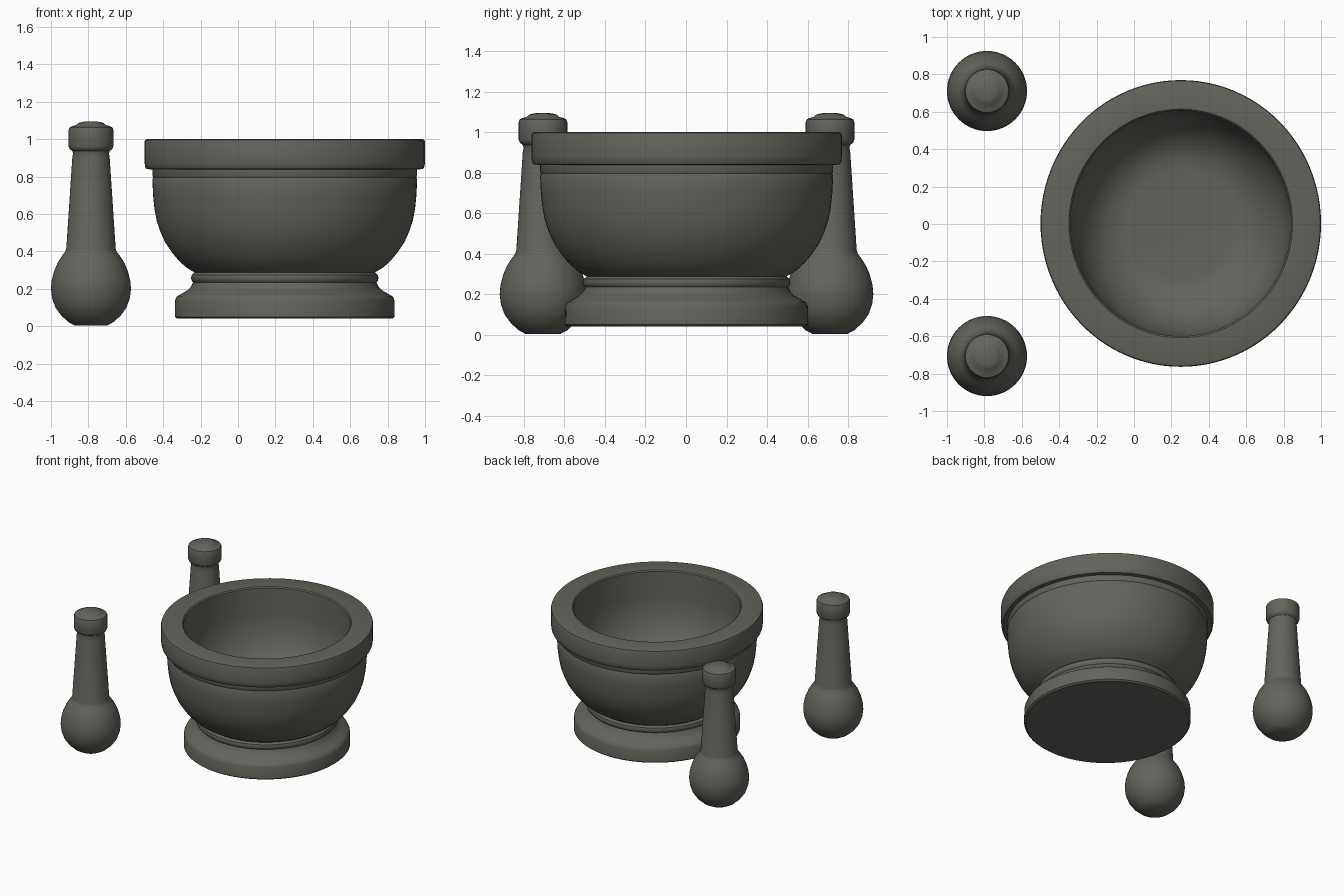
import bpy, bmesh, math

stone = bpy.data.materials.new("dark_stone")
stone.diffuse_color = (0.125, 0.126, 0.108, 1)


def lathe(name, profile, loc, y_scale=1.0, n=96):
    """Spin an (r, z) profile around z; the ends with r = 0 close the surface."""
    bm = bmesh.new()
    rings = []
    for r, z in profile:
        if r == 0:
            rings.append([bm.verts.new((0, 0, z))] * n)
        else:
            rings.append([bm.verts.new((r * math.cos(2 * math.pi * i / n),
                                        r * y_scale * math.sin(2 * math.pi * i / n), z))
                          for i in range(n)])
    for a, b in zip(rings, rings[1:]):
        for i in range(n):
            j = (i + 1) % n
            quad = list(dict.fromkeys((a[i], a[j], b[j], b[i])))
            bm.faces.new(quad)
    bmesh.ops.recalc_face_normals(bm, faces=bm.faces)
    mesh = bpy.data.meshes.new(name)
    bm.to_mesh(mesh)
    bm.free()
    mesh.materials.append(stone)
    ob = bpy.data.objects.new(name, mesh)
    ob.location = loc
    bpy.context.collection.objects.link(ob)
    bpy.ops.object.select_all(action='DESELECT')
    ob.select_set(True)
    bpy.context.view_layer.objects.active = ob
    bpy.ops.object.shade_smooth_by_angle(angle=math.radians(35))
    return ob


# Mortar outside: foot, neck ring, bowl, rim
mortar = [(0, 0.04), (0.575, 0.04), (0.588, 0.05), (0.586, 0.14), (0.578, 0.158),
          (0.555, 0.172), (0.52, 0.192), (0.502, 0.21), (0.49, 0.235),
          (0.499, 0.245), (0.501, 0.26), (0.497, 0.275), (0.482, 0.287)]
mortar += [(0.53, 0.317), (0.568, 0.352), (0.605, 0.397), (0.64, 0.45), (0.665, 0.505),
           (0.685, 0.565), (0.697, 0.63), (0.704, 0.7), (0.708, 0.785),
           (0.703, 0.795), (0.708, 0.805), (0.708, 0.838)]
mortar += [(0.738, 0.84), (0.747, 0.852), (0.75, 0.88), (0.75, 0.985), (0.746, 0.996),
           (0.735, 1.0)]
# Mortar inside: rim edge, curved wall, flat floor
mortar += [(0.598, 1.0), (0.59, 0.992)]
for k in range(0, 15):
    t = math.radians(90 * k / 14)
    mortar.append((0.28 + 0.307 * math.cos(t), 0.80 - 0.42 * math.sin(t)))
mortar.append((0, 0.375))
lathe("mortar", mortar, (0.25, 0.003, 0), 1.022)

# Pestles: round grinding end, tapered handle, knob
pestle = [(0, 0.003), (0.085, 0.003), (0.12, 0.022), (0.16, 0.058), (0.19, 0.1),
          (0.208, 0.15), (0.214, 0.2), (0.21, 0.245), (0.197, 0.295), (0.178, 0.34),
          (0.155, 0.376), (0.137, 0.40), (0.132, 0.415), (0.1, 0.9), (0.096, 0.925),
          (0.1, 0.937), (0.114, 0.947), (0.12, 0.962), (0.12, 1.05), (0.115, 1.063),
          (0.1, 1.07), (0.08, 1.075), (0.07, 1.086), (0.045, 1.093), (0, 1.095)]
for name, y in (("back_pestle", 0.711), ("front_pestle", -0.706)):
    lathe(name, pestle, (-0.786, y, 0), n=64)
